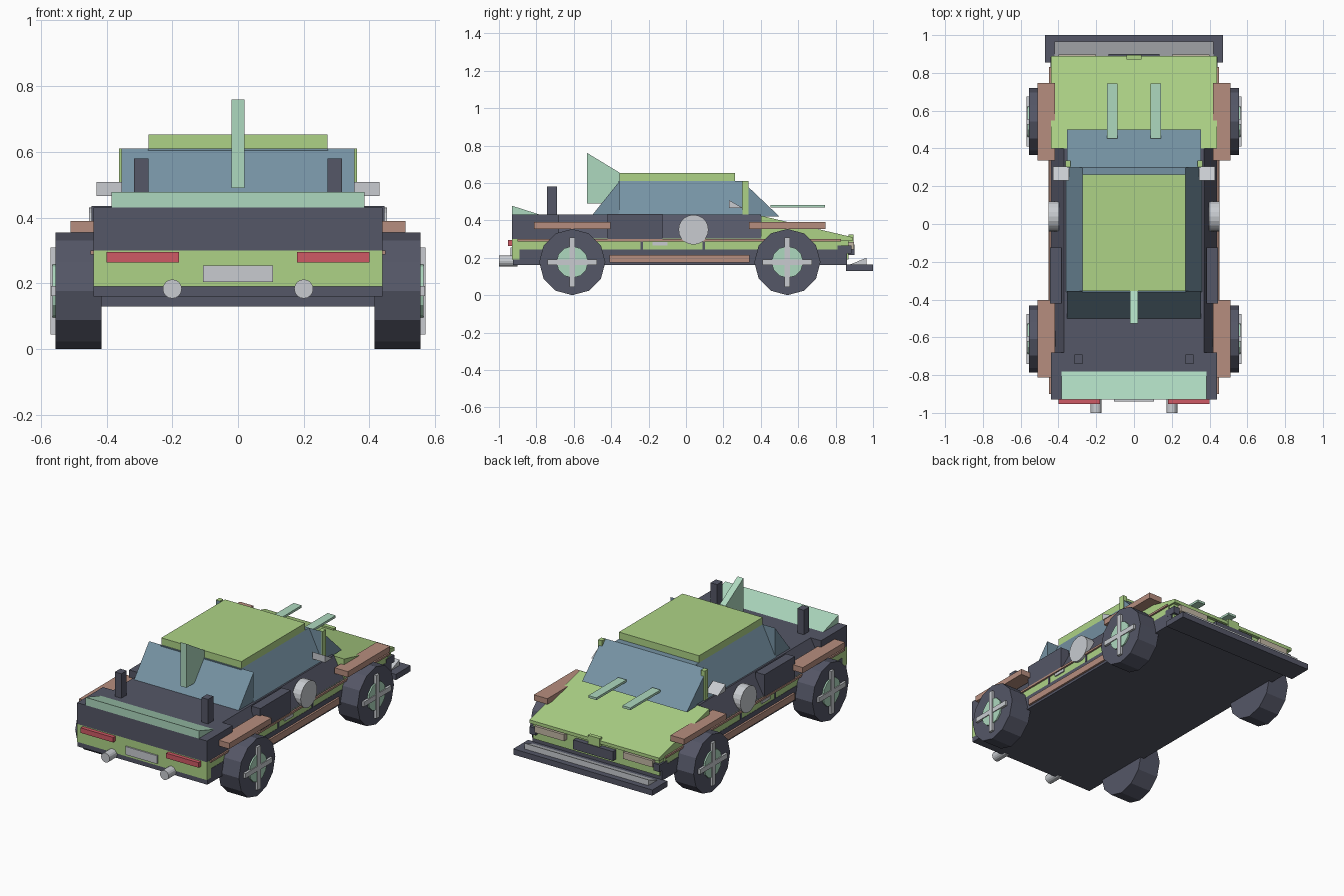
import bpy, bmesh, math
from mathutils import Matrix

if "Cube" in bpy.data.objects:
    bpy.data.objects.remove(bpy.data.objects["Cube"])


def mat(name, r, g, b):
    m = bpy.data.materials.new(name)
    m.diffuse_color = (r, g, b, 1)
    m.use_nodes = True
    m.node_tree.nodes["Principled BSDF"].inputs["Base Color"].default_value = m.diffuse_color
    return m


GREEN = mat("lime_green", .42, .65, .24)
DARK = mat("slate_dark", .09, .095, .135)
GLASS = mat("window_blue", .18, .29, .37)
TEAL = mat("pale_teal", .42, .69, .52)
COPPER = mat("copper", .47, .27, .21)
CHROME = mat("light_grey", .58, .60, .63)
RED = mat("tail_red", .62, .10, .13)
BEIGE = mat("lamp_beige", .55, .48, .38)


def finish(name, bm, material):
    bmesh.ops.recalc_face_normals(bm, faces=bm.faces)
    me = bpy.data.meshes.new(name)
    bm.to_mesh(me)
    bm.free()
    me.materials.append(material)
    ob = bpy.data.objects.new(name, me)
    bpy.context.collection.objects.link(ob)
    return ob


def mirrored(ob):
    ob.modifiers.new("mirror", 'MIRROR').use_axis = (True, False, False)
    return ob


def extrude(name, rings, material):
    """Join two matching point rings into a closed solid."""
    bm = bmesh.new()
    a, b = [[bm.verts.new(p) for p in ring] for ring in rings]
    bm.faces.new(a)
    bm.faces.new(b)
    for i in range(len(a)):
        j = (i + 1) % len(a)
        bm.faces.new((a[i], a[j], b[j], b[i]))
    return finish(name, bm, material)


def side_profile(name, x0, x1, pts, material):
    return extrude(name, [[(x, y, z) for y, z in pts] for x in (x0, x1)], material)


def end_profile(name, y0, y1, pts, material):
    return extrude(name, [[(x, y, z) for x, z in pts] for y in (y0, y1)], material)


def box(name, x0, x1, y0, y1, z0, z1, material):
    return side_profile(name, x0, x1, [(y0, z0), (y1, z0), (y1, z1), (y0, z1)], material)


def disc(name, centre, radius, depth, axis, sides, material):
    bm = bmesh.new()
    rot = Matrix.Rotation(math.pi / 2, 4, 'Y' if axis == 'X' else 'X')
    bmesh.ops.create_cone(bm, cap_ends=True, segments=sides, radius1=radius, radius2=radius,
                          depth=depth, matrix=Matrix.Translation(centre) @ rot)
    # first vertex sits on the vertical axis
    return finish(name, bm, material)


# Main body
box("chassis", -.44, .44, -.89, .86, .16, .245, DARK)
box("rear_lower_body", -.44, .44, -.93, -.89, .19, .30, GREEN)
box("rear_skirt", -.44, .44, -.925, -.89, .16, .19, DARK)
box("side_body", -.438, .438, -.89, .83, .245, .305, GREEN)
box("nose", -.43, .43, .83, .87, .19, .305, GREEN)
side_profile("hood", -.44, .44, [(.4, .30), (.89, .29), (.89, .31), (.4, .425)], GREEN)
end_profile("shoulders", -.68, .40, [(-.44, .30), (.44, .30), (.37, .43), (-.37, .43)], DARK)
box("rear_deck", -.44, .44, -.93, -.68, .30, .43, DARK)

# Cabin
end_profile("cabin_glass", -.36, .30, [(-.36, .43), (.36, .43), (.272, .61), (-.272, .61)], GLASS)
side_profile("rear_window", -.355, .355, [(-.50, .43), (-.355, .43), (-.355, .61)], GLASS)
side_profile("windscreen", -.355, .355, [(.50, .42), (.30, .42), (.30, .61)], GLASS)
box("roof", -.272, .272, -.355, .262, .608, .653, GREEN)
mirrored(box("window_pillar", .335, .362, .302, .335, .42, .61, GREEN))
mirrored(side_profile("door_mirror", .345, .43,
                      [(.23, .465), (.305, .465), (.23, .508)], CHROME))

# Side details
mirrored(box("side_scoop", .385, .445, -.42, -.125, .30, .435, DARK))
mirrored(box("trim_strip", .43, .449, -.90, .83, .288, .300, COPPER))
mirrored(box("sill", .43, .452, -.41, .34, .175, .215, COPPER))
mirrored(box("door_handle", .43, .446, -.18, -.10, .266, .283, CHROME))
for i, y in enumerate((-.237, .095)):
    mirrored(box(f"door_gap_{i}", .43, .442, y - .006, y + .006, .245, .288, DARK))
mirrored(disc("side_roundel", (.425, .04, .35), .08, .056, 'X', 20, CHROME))

# Wheels and flares
for end, y in (("rear", -.608), ("front", .542)):
    mirrored(disc(f"{end}_tyre", (.485, y, .177), .177, .14, 'X', 12, DARK))
    mirrored(disc(f"{end}_hub", (.553, y, .177), .085, .022, 'X', 12, TEAL))
    mirrored(box(f"{end}_spoke_upright", .54, .570, y - .015, y + .015, .045, .309, CHROME))
    mirrored(box(f"{end}_spoke_level", .54, .569, y - .132, y + .132, .162, .192, CHROME))
    mirrored(box(f"{end}_flare", .418, .51, y - .205, y + .205, .355, .39, COPPER))

# Rear details
side_profile("rear_spoiler", -.385, .385, [(-.93, .43), (-.78, .43), (-.93, .478)], TEAL)
mirrored(box("deck_post", .272, .316, -.742, -.69, .43, .58, DARK))
side_profile("roof_fin", -.02, .02, [(-.528, .49), (-.355, .49), (-.355, .655), (-.528, .76)], TEAL)
mirrored(box("tail_light", .18, .40, -.953, -.925, .264, .295, RED))
box("rear_plate", -.107, .107, -.939, -.93, .204, .254, CHROME)
mirrored(disc("exhaust", (.20, -.95, .183), .029, .10, 'Y', 16, CHROME))

# Front details
mirrored(box("hood_bar", .088, .143, .452, .743, .468, .482, TEAL))
box("splitter", -.472, .472, .855, 1.0, .13, .165, DARK)
side_profile("splitter_vane", -.42, .42, [(.88, .165), (.965, .165), (.965, .20)], CHROME)
box("grille", -.135, .135, .86, .90, .215, .272, DARK)
box("grille_badge_block", -.04, .04, .87, .895, .27, .325, GREEN)
mirrored(box("headlight", .20, .40, .86, .897, .245, .285, BEIGE))
mirrored(box("corner_vent", .40, .441, .81, .885, .222, .266, DARK))
